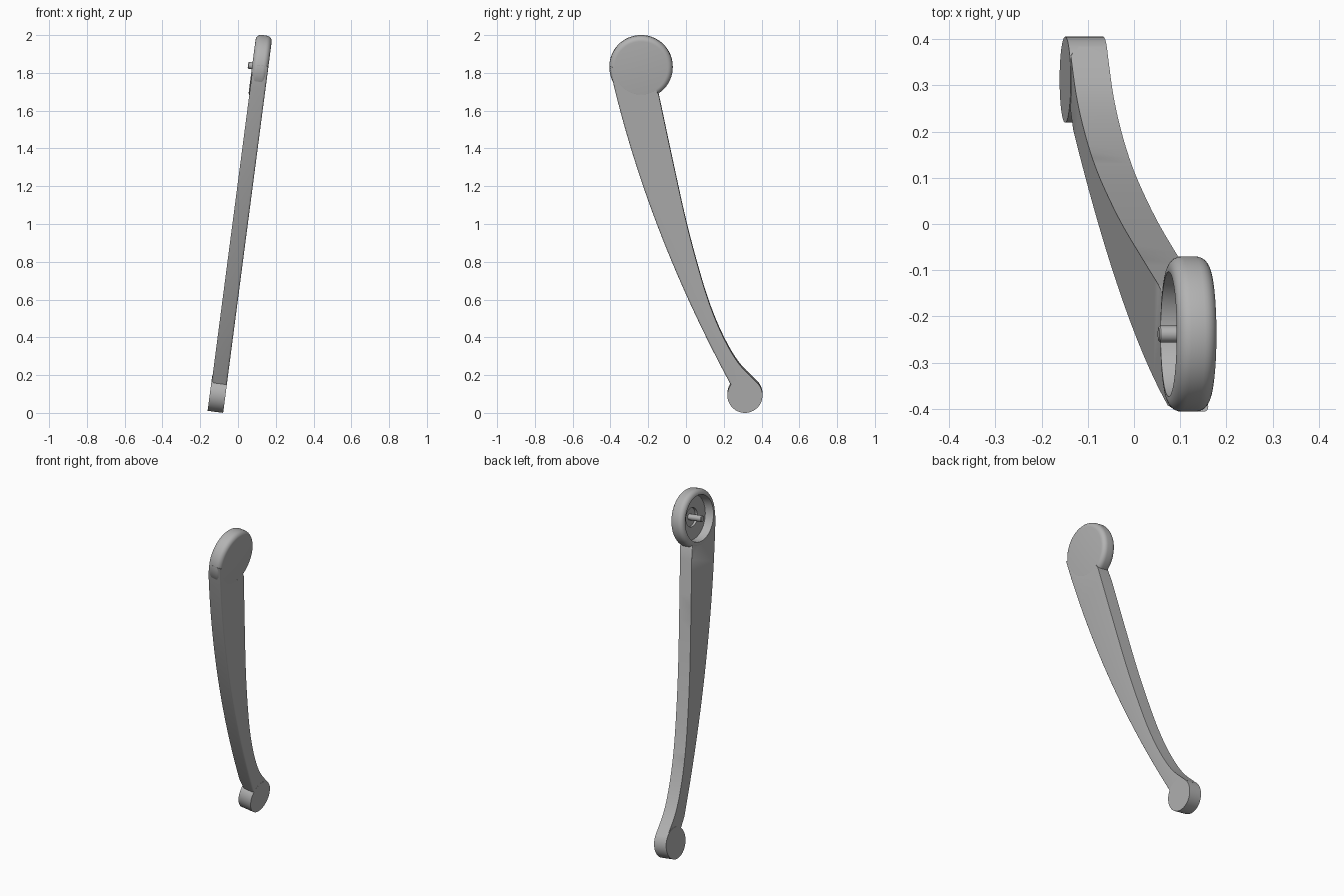
import bpy, bmesh, math
from mathutils import Matrix, Vector

cube = bpy.data.objects.get("Cube")
if cube:
    bpy.data.objects.remove(cube)

TILT = math.radians(7.45)
PLACE = Matrix.Translation((-0.122, 0, 0)) @ Matrix.Rotation(TILT, 4, 'Y')
HUB = Vector((-0.238, 1.832))      # y, z of the large upper wheel
FOOT = Vector((0.312, 0.098))      # y, z of the small lower disc

grey = bpy.data.materials.new("satin_grey")
grey.use_nodes = True
grey.diffuse_color = (0.45, 0.45, 0.45, 1)
grey.node_tree.nodes["Principled BSDF"].inputs["Base Color"].default_value = (0.45, 0.45, 0.45, 1)


def finish(bm, name):
    """Turn a bmesh into a tilted, smooth-shaded object."""
    bmesh.ops.recalc_face_normals(bm, faces=bm.faces)
    mesh = bpy.data.meshes.new(name)
    bm.to_mesh(mesh)
    bm.free()
    mesh.materials.append(grey)
    obj = bpy.data.objects.new(name, mesh)
    bpy.context.collection.objects.link(obj)
    obj.matrix_world = PLACE
    bpy.ops.object.select_all(action='DESELECT')
    obj.select_set(True)
    bpy.context.view_layer.objects.active = obj
    bpy.ops.object.shade_smooth_by_angle(angle=math.radians(35))
    return obj


def lathe(name, profile, centre, steps=64):
    """Spin a list of (x, radius) points about the x axis through centre."""
    bm = bmesh.new()
    c = Vector((0, centre.x, centre.y / math.cos(TILT)))
    verts = [bm.verts.new(c + Vector((x, 0, r))) for x, r in profile]
    edges = [bm.edges.new(pair) for pair in zip(verts, verts[1:])]
    bmesh.ops.spin(bm, geom=verts + edges, cent=c, axis=(1, 0, 0),
                   angle=math.tau, steps=steps)
    bmesh.ops.remove_doubles(bm, verts=bm.verts, dist=1e-5)
    return finish(bm, name)


def fillet(cx, cr, rad, start, end, n=6):
    """Arc points in the (x, radius) plane, angles in degrees from +x."""
    angles = [math.radians(start + (end - start) * i / n) for i in range(n + 1)]
    return [(cx + rad * math.cos(a), cr + rad * math.sin(a)) for a in angles]


def spline(points, n=5):
    """Catmull-Rom curve through the points."""
    p = [Vector(q) for q in points]
    p = [2 * p[0] - p[1]] + p + [2 * p[-1] - p[-2]]
    out = []
    for a, b, c, d in zip(p, p[1:], p[2:], p[3:]):
        for i in range(n):
            t = i / n
            out.append(0.5 * (2 * b + (c - a) * t + (2 * a - 5 * b + 4 * c - d) * t * t
                              + (3 * b - a - 3 * c + d) * t ** 3))
    return out + [p[-2]]


# Upper wheel: rounded rim, flat outer face, stepped recess on the inner side
rim = [(0.043, 0)] + fillet(0.015, 0.14, 0.028, 0, 90) + fillet(-0.015, 0.14, 0.028, 90, 180)
recess = [(-0.043, 0.135), (0.01, 0.13), (0.01, 0.055), (0.025, 0.055), (0.025, 0)]
lathe("upper_wheel", rim + recess, HUB)

# Pin in the middle of the recess
lathe("wheel_pin", [(0.027, 0), (0.027, 0.018), (-0.062, 0.018), (-0.065, 0.015), (-0.065, 0)], HUB, 32)

# Lower disc
lathe("lower_disc", [(0.043, 0), (0.043, 0.093), (-0.04, 0.093), (-0.04, 0)], FOOT)

# Curved arm: front edge, back edge and a hollow that hugs the wheel
a, b, c = Vector((-0.406, 1.84)), Vector((-0.22, 1.0)), Vector((0.236, 0.155))
front = [a * (1 - t) ** 2 + b * 2 * t * (1 - t) + c * t * t for t in [i / 28 for i in range(29)]]
back = spline([(0.384, 0.157), (0.28, 0.265), (0.2, 0.4), (0.13, 0.565),
               (0.07, 0.755), (0, 1.02), (-0.075, 1.36), (-0.145, 1.69)])
hollow = [HUB + 0.142 * Vector((math.cos(t), math.sin(t)))
          for t in [math.radians(-56 - 124 * i / 20) for i in range(21)]]
outline = front + back + hollow

bm = bmesh.new()
sides = {}
for side, x in (("inner", -0.038), ("outer", 0.0428)):
    sides[side] = [bm.verts.new((x, p.x, p.y / math.cos(TILT))) for p in outline]
    bm.faces.new(sides[side])
count = len(outline)
for i in range(count):
    j = (i + 1) % count
    bm.faces.new([sides["inner"][i], sides["inner"][j], sides["outer"][j], sides["outer"][i]])


def run_edges(side, first, length):
    v = sides[side][first:first + length]
    return [bm.edges.get(pair) for pair in zip(v, v[1:])]


inner_edges = run_edges("inner", 0, len(front)) + run_edges("inner", len(front), len(back))
outer_edges = run_edges("outer", 0, len(front))
for edges, width in ((inner_edges, 0.022), (outer_edges, 0.01)):
    bmesh.ops.bevel(bm, geom=edges, offset=width, offset_type='OFFSET',
                    segments=5, profile=0.5, affect='EDGES', clamp_overlap=False)
bmesh.ops.triangulate(bm, faces=[f for f in bm.faces if len(f.verts) > 4])
finish(bm, "curved_arm")
